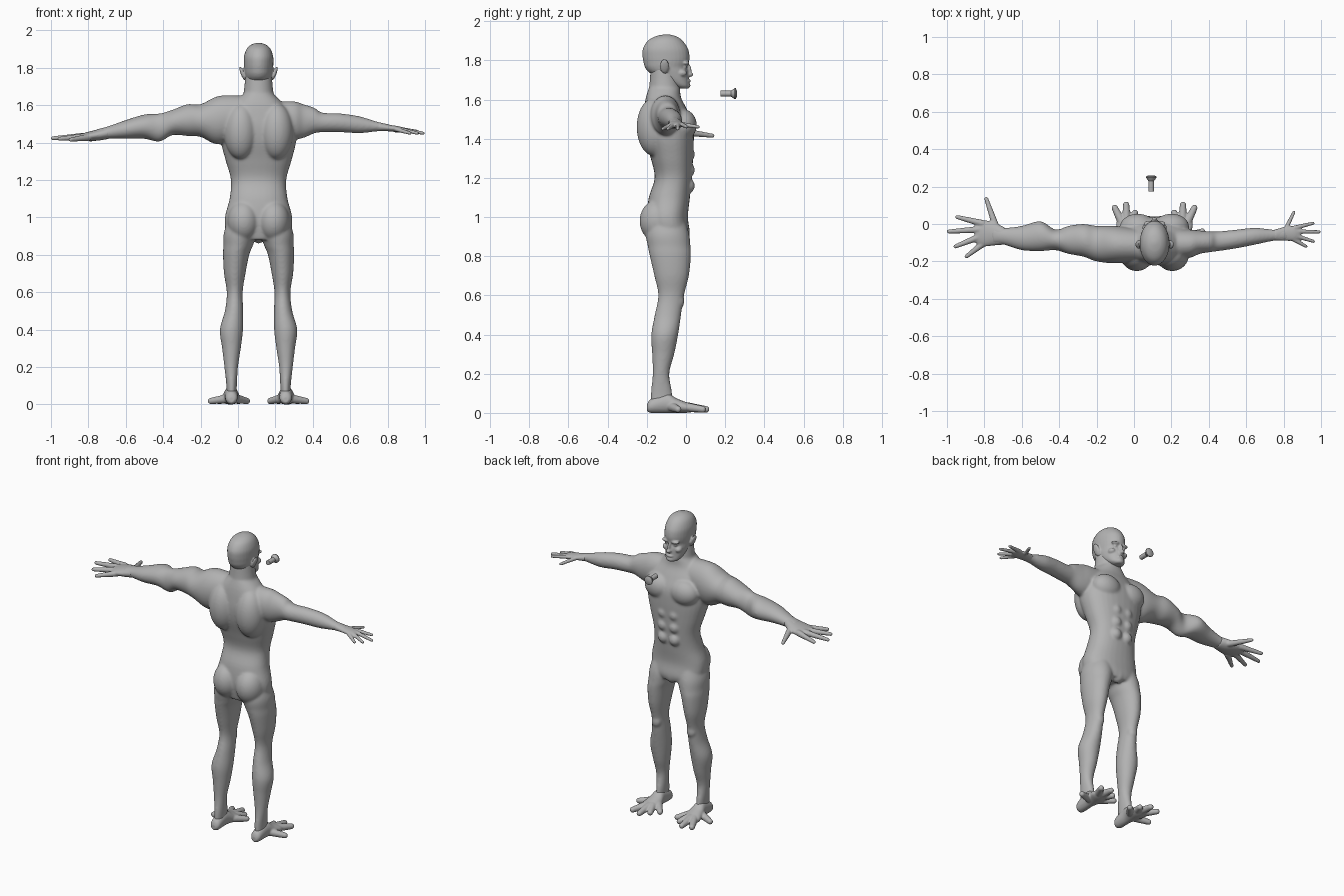
import bpy, bmesh, math
from mathutils import Matrix, Vector

cube = bpy.data.objects.get("Cube")
if cube:
    bpy.data.objects.remove(cube)

grey = bpy.data.materials.new("clay_grey")
grey.use_nodes = True
colour = (0.45, 0.45, 0.45, 1)
grey.diffuse_color = colour
grey.node_tree.nodes["Principled BSDF"].inputs["Base Color"].default_value = colour

# All measurements are in hundredths of a unit, from the body's midline
MIDLINE = 11


def spline(p, q, r, s, t):
    """Smooth blend between q and r."""
    return q + (r - p) * t / 2 + (2 * p - 5 * q + 4 * r - s) * t * t / 2 \
        + (3 * q - p - 3 * r + s) * t ** 3 / 2


def refine(rings, steps):
    out = []
    last = len(rings) - 1
    for i in range(last):
        near = [rings[max(0, min(last, i + k))] for k in (-1, 0, 1, 2)]
        for j in range(steps):
            out.append([spline(*v, j / steps) for v in zip(*near)])
    return out + [list(rings[-1])]


def loft(bm, axis, rings, side=1, steps=5, sides=32, square=1.0):
    """Rings are (position, a_min, a_max, b_min, b_max) along the axis."""
    loops = []
    for t, a0, a1, b0, b1 in refine(rings, steps):
        loop = []
        for k in range(sides):
            ang = math.tau * k / sides
            c, s = math.cos(ang), math.sin(ang)
            c = math.copysign(abs(c) ** square, c)
            s = math.copysign(abs(s) ** square, s)
            a = (a0 + a1) / 2 + c * (a1 - a0) / 2
            b = (b0 + b1) / 2 + s * (b1 - b0) / 2
            x, y, z = {"x": (t, a, b), "y": (a, t, b), "z": (a, b, t)}[axis]
            loop.append(bm.verts.new((x * side, y, z)))
        loops.append(loop)
    for low, high in zip(loops, loops[1:]):
        for k in range(sides):
            n = (k + 1) % sides
            bm.faces.new((low[k], low[n], high[n], high[k]))
    bm.faces.new(loops[0][::-1])
    bm.faces.new(loops[-1])


def ball(bm, centre, size, roll=0):
    m = Matrix.Translation(centre) @ Matrix.Rotation(roll, 4, "Y") @ Matrix.Diagonal((*size, 1))
    bmesh.ops.create_uvsphere(bm, u_segments=32, v_segments=20, radius=1, matrix=m)


def pair(bm, centre, size, roll=0):
    x, y, z = centre
    for s in (-1, 1):
        ball(bm, (s * x, y, z), size, s * roll)


def digit(bm, start, end, r0, r1):
    """Tapered finger or toe with round ends."""
    p, q = Vector(start), Vector(end)
    d = q - p
    m = Matrix.Translation((p + q) / 2) @ d.to_track_quat("Z", "Y").to_matrix().to_4x4()
    bmesh.ops.create_cone(bm, cap_ends=True, segments=20, radius1=r0, radius2=r1,
                          depth=d.length, matrix=m)
    ball(bm, p, (r0,) * 3)
    ball(bm, q, (r1,) * 3)


def finish(name, bm, voxel=0, smoothing=0):
    bmesh.ops.recalc_face_normals(bm, faces=bm.faces)
    bmesh.ops.translate(bm, verts=bm.verts, vec=(MIDLINE, 0, 0))
    bmesh.ops.scale(bm, verts=bm.verts, vec=(0.01,) * 3)
    mesh = bpy.data.meshes.new(name)
    bm.to_mesh(mesh)
    bm.free()
    mesh.materials.append(grey)
    obj = bpy.data.objects.new(name, mesh)
    bpy.context.collection.objects.link(obj)
    if voxel:
        skin = obj.modifiers.new("fuse", "REMESH")
        skin.mode = "VOXEL"
        skin.voxel_size = voxel
        skin.use_smooth_shade = True
        soft = obj.modifiers.new("soften", "SMOOTH")
        soft.factor = 0.5
        soft.iterations = smoothing
    return obj


# Torso: rings of height, half width, back, front
body = bmesh.new()
torso = [(88, 12, -18, 1), (92, 17, -19, 2), (100, 18, -20, 1), (110, 15.5, -19, 2),
         (120, 14.8, -16, 3), (130, 17.5, -18, 3.6), (140, 20, -21, 4), (148, 20, -22, 3.5),
         (155, 18, -21.5, 0.5), (161, 13, -20.5, -2.5), (166, 8, -19, -3)]
loft(body, "z", [(z, -w, w, b, f) for z, w, b, f in torso], square=0.88)
neck = [(158, 9, -20, -4), (165, 8.2, -19, -3), (170, 7.6, -18.5, -3.5), (177, 7, -18, -5)]
loft(body, "z", [(z, -w, w, b, f) for z, w, b, f in neck])
pair(body, (9, -1.5, 147), (9.5, 7, 8))            # chest
pair(body, (9.5, -16, 146), (9, 9.2, 15))          # upper back
pair(body, (8, -14, 98), (8.6, 9.7, 11))           # buttocks
for z in (116, 124, 132):
    pair(body, (4, 1.3, z), (3.6, 3.2, 3.8))       # stomach muscles
ball(body, (0, -2, 91), (4, 4, 5))                 # groin

# Legs
leg = [(102, 3, 15, -18, -2), (92, 1, 18.5, -20.5, 1.5), (85, 3, 18.8, -19.5, 2.3),
       (80, 5, 19, -18.5, 2.5), (70, 7, 18.5, -16.2, 1.5), (60, 8.5, 17, -14.2, -1),
       (50, 8.2, 18, -16, -2.5), (40, 8.3, 20.7, -17.7, -4), (30, 9.5, 19.5, -17.3, -6),
       (20, 11, 18.3, -17, -8.5), (10, 11.6, 17.2, -18, -7), (4, 12, 17, -18, -7)]
for s in (-1, 1):
    loft(body, "z", leg, side=s)
pair(body, (12.6, -3.8, 57), (3.2, 3, 4))          # knees

# Arms: the one at -x is heavier
arm_big = [(8, -20, -3, 145, 165), (21, -21, -1, 139, 165), (31, -20, -1, 143, 160.5),
           (38, -17.5, 0, 143.5, 160.5), (46, -16, -1, 144, 157.5), (53, -14, -3, 140.5, 155.5),
           (61, -14.5, 1.5, 142, 155), (71, -14, -1, 142, 152), (81, -11, -2, 142, 148.5),
           (87, -11, 0, 141.5, 147)]
arm_small = [(10, -18, -3, 146, 162), (19, -18, -3, 142, 162), (24, -16, -3.5, 142.5, 160.5),
             (30, -15, -4, 145, 158.5), (34, -14.5, -4, 145.5, 156), (44, -13, -3, 145.5, 155.5),
             (54, -11, -2, 145, 154), (64, -9, -3, 146, 151), (71, -8.8, -2, 146, 149.5)]
loft(body, "x", arm_big, side=-1)
loft(body, "x", arm_small)
finish("body", body, 0.007, 10)

# Head
head = bmesh.new()
skull = [(165.6, 2.5, -4, 1.2), (167, 4.5, -7, 1.7), (170, 6, -13, 1.5), (174, 7, -19, 1.4),
         (176.5, 7.4, -21, 0.7), (179, 7.7, -21.7, 1.5), (182, 7.9, -22.2, 1.8),
         (186, 7.8, -22, 1), (190, 6.4, -19.5, -1.7), (192.3, 4, -15.5, -5), (193.3, 1, -11, -9)]
loft(head, "z", [(z, -w, w, b, f) for z, w, b, f in skull])
ball(head, (0, 1.6, 172.8), (1.6, 2.2, 1.3))       # nose tip
ball(head, (0, 1.3, 175), (0.9, 1.6, 3))           # nose bridge
ball(head, (0, 1.2, 169.5), (2.4, 1.3, 0.8))       # lips
ball(head, (0, 0.7, 167.2), (2.4, 1.6, 1.6))       # chin
pair(head, (3, 0, 178.6), (3, 1.8, 1))             # brows
pair(head, (3, -0.7, 176.6), (1.4, 1.3, 1))        # eyes
pair(head, (4.5, -2, 173.5), (2, 2.5, 1.8))        # cheeks
pair(head, (8.6, -11, 177), (1, 2.3, 3.9), 0.35)   # ears
finish("head", head, 0.005, 4)


# Hands: palm rings, then finger start and end points
def hand(name, side, palm, fingers, r0, r1):
    bm = bmesh.new()
    loft(bm, "x", palm, side=side)
    for (x0, y0, z0), (x1, y1, z1) in fingers:
        digit(bm, (side * x0, y0, z0), (side * x1, y1, z1), r0, r1)
    finish(name, bm, 0.005, 4)


hand("right_hand", -1,
     [(80, -11, -2, 142, 148.5), (86, -11.5, 1, 141, 147), (92, -12, 2, 141, 145.5),
      (96, -10, 0, 141.7, 144.3)],
     [((85, -1, 143.5), (90, 13.5, 141.5)), ((92, 0.3, 143.5), (105.5, 3.7, 142.5)),
      ((94, -3, 143.3), (110, -4, 142.3)), ((94, -7, 143), (106.5, -12, 142)),
      ((91, -10, 142.8), (100.5, -17.3, 141.5))], 1.9, 1.1)
hand("left_hand", 1,
     [(64, -9, -3, 146, 151), (70, -9, -1.5, 146, 149.5), (75, -9, -1, 145.5, 148.7),
      (78, -8, -2, 145.7, 147.7)],
     [((70, -3, 147.5), (74.5, 6.3, 146)), ((75, -2, 147.3), (84.7, 0.4, 146)),
      ((76, -4, 147.2), (88, -4.2, 145)), ((76, -6.5, 147), (85, -9.3, 145)),
      ((74, -8, 147), (81, -12, 145))], 1.25, 0.9)

# Feet with splayed toes
sole = [(-20, 13, 16, 1, 4), (-18, 11.3, 17.7, 0, 7), (-10, 11, 18.3, 0, 10),
        (-5, 10, 19.5, 0, 7.5), (0, 10, 20.5, 0, 5.5), (4, 12, 19, 0.7, 4)]
toes = [((11.5, -4), (6.2, 2)), ((13, 0), (10.5, 6)), ((15, 1), (15.2, 10.3)),
        ((17, 0), (21.3, 8.6)), ((17.5, -7), (25.5, -4))]
for name, s in (("left_foot", 1), ("right_foot", -1)):
    foot = bmesh.new()
    loft(foot, "y", sole, side=s)
    for (x0, y0), (x1, y1) in toes:
        digit(foot, (s * x0, y0, 3), (s * x1, y1, 1.8), 2.4, 1.7)
    finish(name, foot, 0.005, 4)

# Small floating pin in front of the face
pin = bmesh.new()
profile = [(17.5, 1.5), (23, 1.5), (24.8, 2.8), (25.4, 2.8), (26, 1.5)]
loft(pin, "y", [(y, -1.8 - r, r - 1.8, 163 - r, 163 + r) for y, r in profile], steps=1, sides=20)
pin = finish("floating_pin", pin)
bpy.ops.object.select_all(action="DESELECT")
pin.select_set(True)
bpy.context.view_layer.objects.active = pin
bpy.ops.object.shade_smooth_by_angle(angle=math.radians(35))
